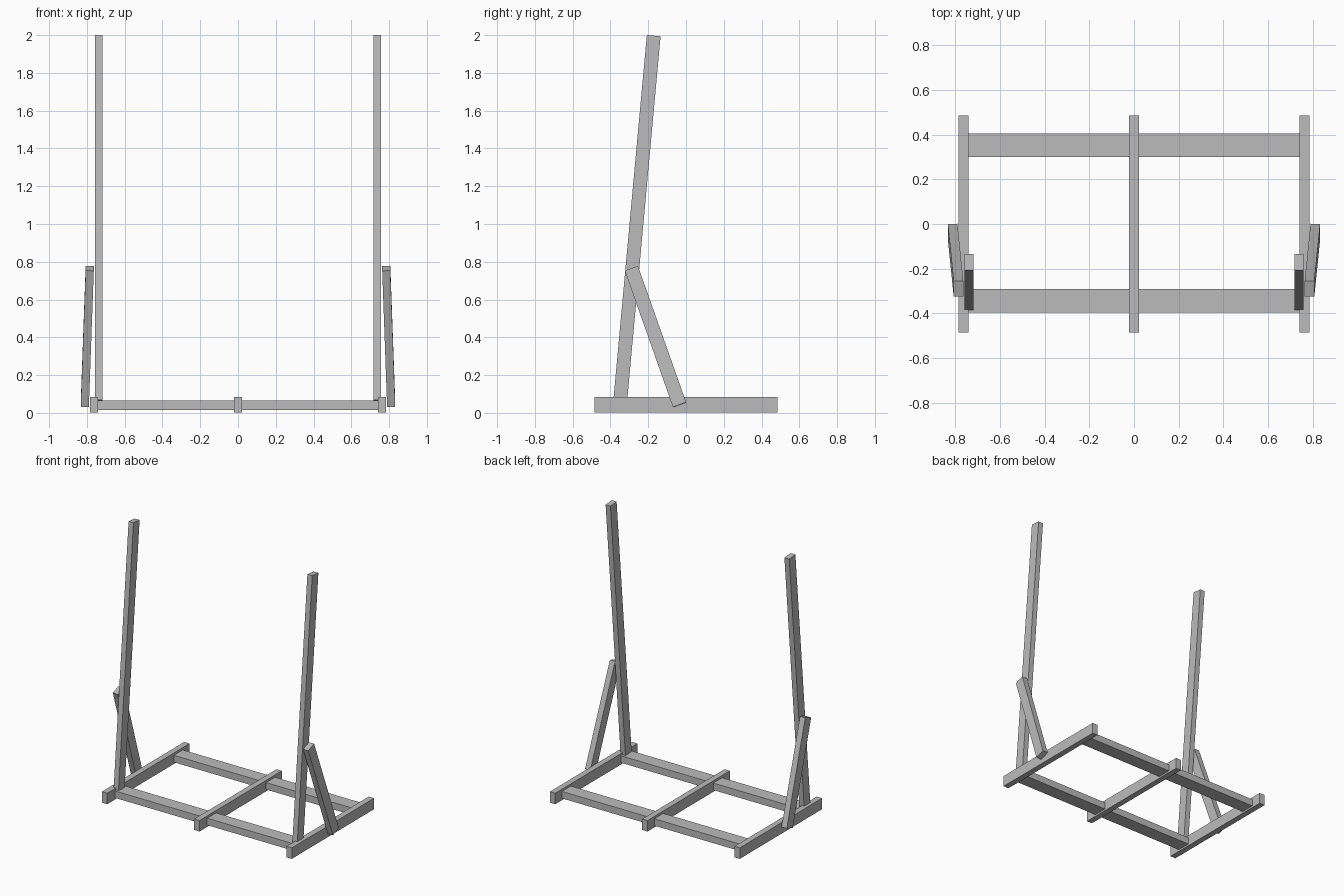
import bpy
import bmesh
from mathutils import Matrix, Vector

if "Cube" in bpy.data.objects:
    bpy.data.objects.remove(bpy.data.objects["Cube"], do_unlink=True)

GREY = (0.5, 0.5, 0.5, 1.0)
mat = bpy.data.materials.new("plain grey")
mat.use_nodes = True
mat.diffuse_color = GREY
mat.node_tree.nodes["Principled BSDF"].inputs["Base Color"].default_value = GREY


def beam(name, start, end, across, width, depth):
    """Square-cut timber between two end centres; width runs along 'across'."""
    start, end = Vector(start), Vector(end)
    axis = (end - start).normalized()
    side = Vector(across)
    side = (side - axis * side.dot(axis)).normalized()
    other = axis.cross(side)
    rot = Matrix((side, other, axis)).transposed().to_4x4()
    bm = bmesh.new()
    bmesh.ops.create_cube(bm, size=1.0)
    bmesh.ops.scale(bm, vec=(width, depth, (end - start).length), verts=bm.verts)
    bmesh.ops.transform(bm, matrix=rot, verts=bm.verts)
    mesh = bpy.data.meshes.new(name)
    bm.to_mesh(mesh)
    bm.free()
    mesh.materials.append(mat)
    obj = bpy.data.objects.new(name, mesh)
    obj.location = (start + end) / 2
    bpy.context.collection.objects.link(obj)


X = (1, 0, 0)

# Floor runners
for name, x in (("right_runner", -0.762), ("middle_runner", 0), ("left_runner", 0.762)):
    beam(name, (x, -0.485, 0.042), (x, 0.485, 0.042), X, 0.044, 0.082)

# Long rails joining the runners
for name, y in (("front_rail", -0.343), ("back_rail", 0.353)):
    beam(name, (-0.742, y, 0.04), (0.742, y, 0.04), (0, 1, 0), 0.105, 0.052)

# Leaning posts and their outer braces
for name, s in (("left", 1), ("right", -1)):
    beam(name + "_post", (s * 0.738, -0.348, 0.066), (s * 0.738, -0.171, 1.997),
         X, 0.04, 0.073)
    beam(name + "_brace", (s * 0.811, -0.034, 0.043), (s * 0.785, -0.289, 0.765),
         X, 0.043, 0.074)
